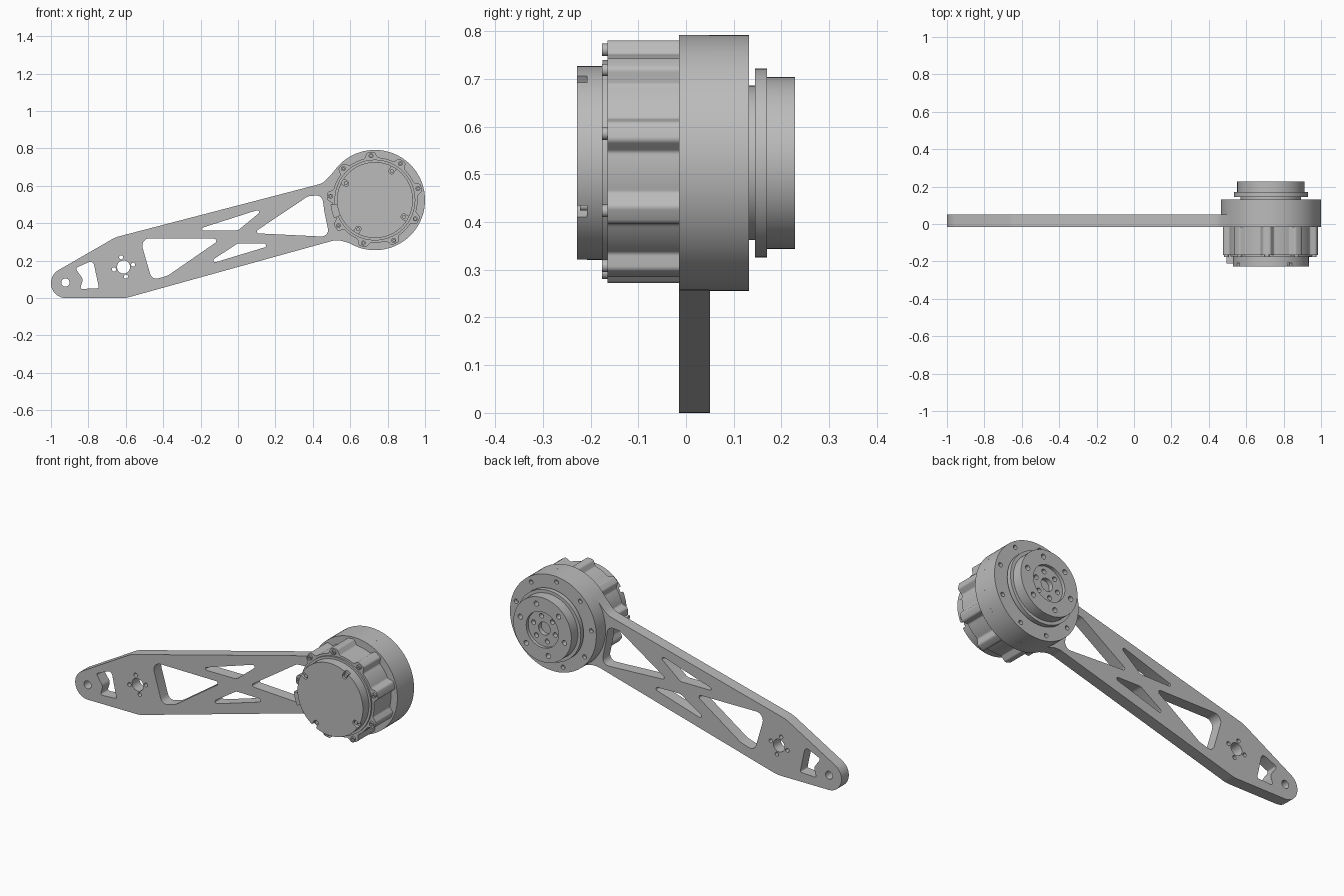
import bpy, bmesh, math
from mathutils import Vector

if "Cube" in bpy.data.objects:
    bpy.data.objects.remove(bpy.data.objects["Cube"], do_unlink=True)

grey = bpy.data.materials.new("machined_grey")
grey.use_nodes = True
grey.diffuse_color = (0.5, 0.5, 0.5, 1)
grey.node_tree.nodes["Principled BSDF"].inputs["Base Color"].default_value = (0.5, 0.5, 0.5, 1)

CX, CZ = 0.732, 0.524          # motor axis
BOLTS = [95 + 40 * k for k in range(9)]


def polar(r, deg, cx=CX, cz=CZ):
    a = math.radians(deg)
    return (cx + r * math.cos(a), cz + r * math.sin(a))


def arc(r, start, end, n, cx=CX, cz=CZ):
    return [polar(r, start + (end - start) * i / n, cx, cz) for i in range(n + 1)]


def circle(r, cx=CX, cz=CZ, n=72):
    return arc(r, 0, 360, n, cx, cz)[:-1]


def holes(r, ring, angles, cx=CX, cz=CZ):
    return [circle(r, *polar(ring, a, cx, cz), 20) for a in angles]


def rounded(points, steps=7):
    """Fillet every point that carries a radius as its third value."""
    out = []
    for i, p in enumerate(points):
        if len(p) == 2:
            out.append(p)
            continue
        c = Vector(p[:2])
        u = Vector(points[i - 1][:2]) - c
        v = Vector(points[(i + 1) % len(points)][:2]) - c
        half = u.angle(v) / 2
        d = min(p[2] / math.tan(half), 0.48 * u.length, 0.48 * v.length)
        a, b = c + u.normalized() * d, c + v.normalized() * d
        rad = d * math.tan(half)
        mid = c + (u.normalized() + v.normalized()).normalized() * (rad / math.sin(half))
        s, e = a - mid, b - mid
        turn = s.angle_signed(e)
        for k in range(steps + 1):
            t = -turn * k / steps
            q = Vector((s.x * math.cos(t) - s.y * math.sin(t),
                        s.x * math.sin(t) + s.y * math.cos(t)))
            out.append(tuple(mid + q))
    return out


def plate(name, y0, y1, outlines):
    """Extrude closed x-z outlines from y0 to y1; inner outlines become holes."""
    curve = bpy.data.curves.new(name, "CURVE")
    curve.dimensions = "2D"
    curve.fill_mode = "BOTH"
    curve.extrude = (y1 - y0) / 2
    for loop in outlines:
        s = curve.splines.new("POLY")
        s.points.add(len(loop) - 1)
        for pt, (x, z) in zip(s.points, loop):
            pt.co = (x, z, 0, 1)
        s.use_cyclic_u = True
    temp = bpy.data.objects.new(name + "_profile", curve)
    bpy.context.collection.objects.link(temp)
    bpy.context.view_layer.update()
    mesh = bpy.data.meshes.new_from_object(
        temp.evaluated_get(bpy.context.evaluated_depsgraph_get()))
    bpy.data.objects.remove(temp, do_unlink=True)
    bm = bmesh.new()
    bm.from_mesh(mesh)
    for v in bm.verts:
        v.co = (v.co.x, (y0 + y1) / 2 - v.co.z, v.co.y)
    bmesh.ops.remove_doubles(bm, verts=bm.verts, dist=1e-5)
    bmesh.ops.recalc_face_normals(bm, faces=bm.faces)
    bm.to_mesh(mesh)
    bm.free()
    mesh.materials.clear()
    mesh.materials.append(grey)
    obj = bpy.data.objects.new(name, mesh)
    bpy.context.collection.objects.link(obj)
    bpy.ops.object.select_all(action="DESELECT")
    obj.select_set(True)
    bpy.context.view_layer.objects.active = obj
    bpy.ops.object.shade_smooth_by_angle(angle=math.radians(25))
    return obj


# Arm plate: rounded tip, tapered beam and motor ring, with truss cut-outs
TIP = (-0.92, 0.08)
outline = rounded(
    arc(0.08, -90, -241, 20, *TIP)
    + [(-0.655, 0.325, 0.15), (0.455, 0.614, 0.09)]
    + arc(0.268, 146, -121, 64)
    + [(0.53, 0.313, 0.12), (-0.60, 0.0, 0.15)])
cutouts = [
    [(-0.87, 0.16, 0.01), (-0.775, 0.202, 0.02), (-0.743, 0.053, 0.008),
     (-0.845, 0.048, 0.01), (-0.828, 0.10, 0.03)],
    [(-0.525, 0.32, 0.04), (-0.09, 0.317, 0.012), (-0.375, 0.12, 0.08), (-0.46, 0.095, 0.035)],
    [(-0.235, 0.362, 0.008), (0.15, 0.485, 0.01), (0.0, 0.362, 0.03)],
    [(-0.185, 0.172, 0.01), (0.0, 0.293, 0.04), (0.205, 0.29, 0.01)],
    [(0.08, 0.347, 0.01), (0.375, 0.545, 0.05), (0.45, 0.55, 0.035),
     (0.462, 0.46, 0.2), (0.49, 0.327, 0.035)],
]
HUB = (-0.612, 0.166)
plate("arm_plate", -0.015, 0.05,
      [outline, circle(0.022, -0.923, 0.083, 28), circle(0.035, *HUB, 32)]
      + holes(0.011, 0.053, [14, 104, 194, 284], *HUB)
      + [rounded(c) for c in cutouts])

# Rear housing with blind bolt holes
plate("rear_housing", 0.048, 0.112, [circle(0.268)])
plate("rear_housing_face", 0.112, 0.132, [circle(0.268)] + holes(0.012, 0.238, BOLTS))

# Output stage: neck, flange, hub with a recessed, drilled centre
SIX = range(15, 375, 60)
plate("output_neck", 0.13, 0.147, [circle(0.162)])
plate("output_flange", 0.145, 0.17, [circle(0.198)])
plate("output_hub", 0.169, 0.185, [circle(0.18)])
plate("output_recess_floor", 0.185, 0.21,
      [circle(0.18), circle(0.036)] + holes(0.013, 0.07, SIX) + holes(0.014, 0.142, SIX))
plate("output_rim", 0.21, 0.228, [circle(0.18), circle(0.1)] + holes(0.014, 0.142, SIX))

# Front motor body with nine filleted bolt bosses
body = []
for a in BOLTS:
    body += [polar(0.228, a - 9) + (0.012,), polar(0.258, a - 4.5) + (0.014,),
             polar(0.258, a + 4.5) + (0.014,), polar(0.228, a + 9) + (0.012,)]
    body += arc(0.228, a + 12, a + 28, 5)
plate("motor_body", -0.165, -0.013, [rounded(body, 4)])
for i, a in enumerate(BOLTS):
    x, z = polar(0.238, a)
    plate(f"boss_screw_{i + 1}", -0.176, -0.164, [circle(0.013, x, z, 20), circle(0.006, x, z, 12)])

# Front cap, stepped, with four open screw slots in its rim
plate("cap_step", -0.175, -0.164, [circle(0.216)])
plate("cap_base", -0.208, -0.174, [circle(0.203)])
cap = []
SLOTS = [60, 150, 240, 330]
for a in SLOTS:
    cap += [polar(0.203, a - 4), polar(0.165, a - 5) + (0.013,),
            polar(0.165, a + 5) + (0.013,), polar(0.203, a + 4)]
    cap += arc(0.203, a + 7, a + 83, 18)
plate("cap_face", -0.228, -0.208, [rounded(cap, 5)])
for i, a in enumerate(SLOTS):
    plate(f"cap_screw_{i + 1}", -0.222, -0.207, [circle(0.010, *polar(0.18, a), 20)])

# Cable connector at the side of the cap
plate("cable_connector", -0.212, -0.164, [arc(0.238, 186, 204, 6) + arc(0.198, 204, 186, 6)])
